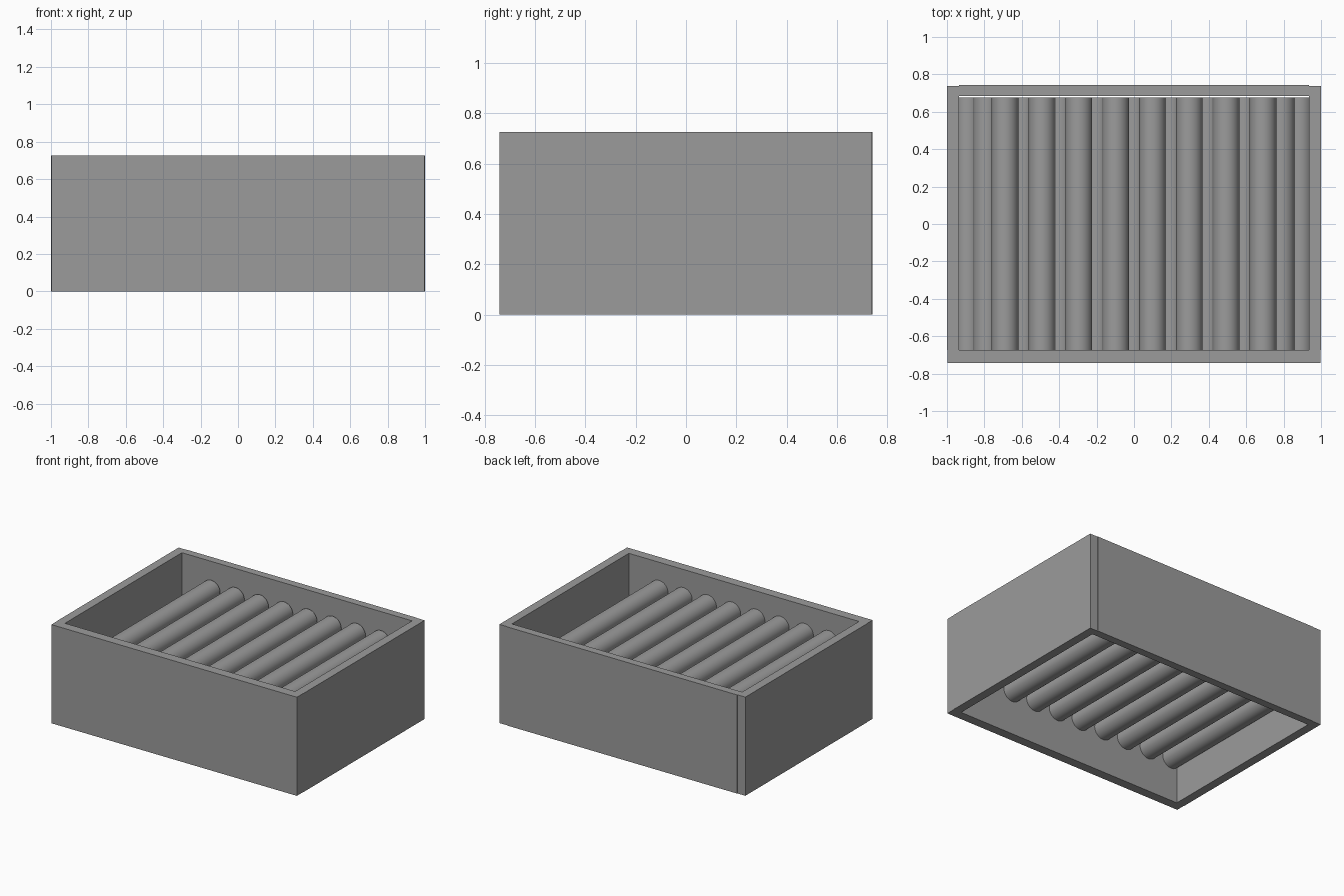
import bpy
import math

cube = bpy.data.objects.get("Cube")
if cube:
    bpy.data.objects.remove(cube, do_unlink=True)

# One plain metal colour
grey = bpy.data.materials.new("plain_grey")
grey.use_nodes = True
colour = (0.33, 0.33, 0.33, 1)
grey.diffuse_color = colour
grey.node_tree.nodes["Principled BSDF"].inputs["Base Color"].default_value = colour

HEIGHT = 0.725
RADIUS = 0.072
PITCH = 0.197
MID_Z = 0.42
ROW_STEP = 0.1


def board(name, x0, x1, y0, y1):
    """Upright board standing on the ground."""
    bpy.ops.mesh.primitive_cube_add(
        size=1, location=((x0 + x1) / 2, (y0 + y1) / 2, HEIGHT / 2))
    ob = bpy.context.object
    ob.name = name
    ob.scale = (x1 - x0, y1 - y0, HEIGHT)
    bpy.ops.object.transform_apply(location=False, rotation=False, scale=True)
    ob.data.materials.append(grey)


def rod(name, x, z):
    """Round rod running from front to back."""
    bpy.ops.mesh.primitive_cylinder_add(
        vertices=40, radius=RADIUS, depth=1.348,
        location=(x, 0.001, z), rotation=(math.pi / 2, 0, 0))
    ob = bpy.context.object
    ob.name = name
    bpy.ops.object.shade_smooth_by_angle(angle=math.radians(40))
    ob.data.materials.append(grey)


# Open frame, with the back board set between the sides
board("front_board", -0.998, 0.998, -0.742, -0.673)
board("back_board", -0.936, 0.936, 0.685, 0.742)
board("right_board", -1, -0.936, -0.673, 0.739)
board("left_board", 0.936, 1, -0.673, 0.739)

# Three staggered rows of rods, each one rod shorter than the row below
rows = (("lower_rod", 10, -1), ("middle_rod", 9, 0), ("upper_rod", 8, 1))
for name, count, level in rows:
    for i in range(count):
        rod(f"{name}_{i + 1}", (i - (count - 1) / 2) * PITCH,
            MID_Z + level * ROW_STEP)
